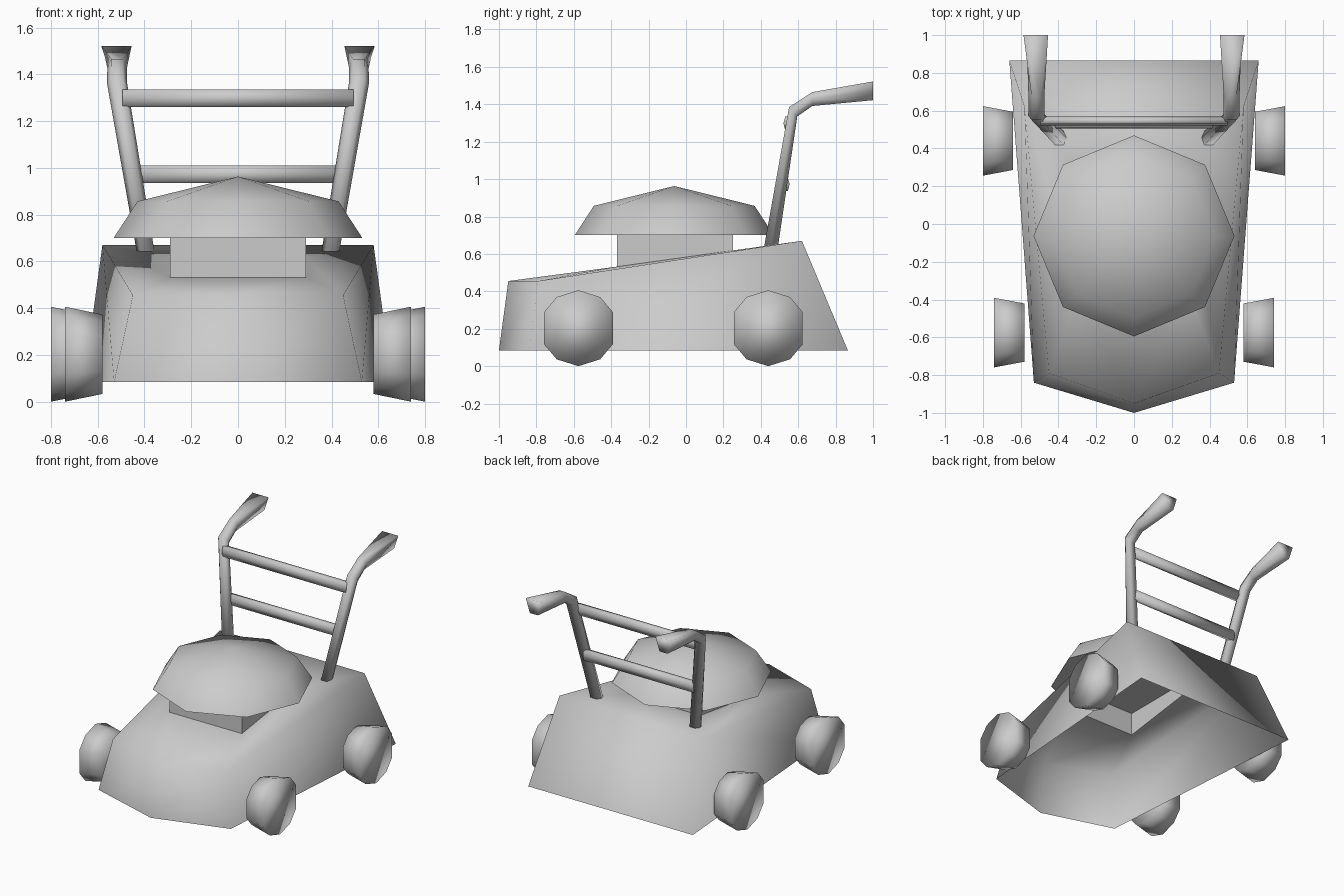
import bpy, bmesh, math
from mathutils import Vector

cube = bpy.data.objects.get("Cube")
if cube:
    bpy.data.objects.remove(cube, do_unlink=True)

GREY = bpy.data.materials.new("plain_grey")
GREY.use_nodes = True
GREY.diffuse_color = (0.6, 0.6, 0.6, 1)
GREY.node_tree.nodes["Principled BSDF"].inputs["Base Color"].default_value = GREY.diffuse_color


def finish(name, bm, smooth=True, solid=True):
    if solid:
        bmesh.ops.recalc_face_normals(bm, faces=bm.faces)
    for f in bm.faces:
        f.smooth = smooth
    mesh = bpy.data.meshes.new(name)
    bm.to_mesh(mesh)
    bm.free()
    mesh.materials.append(GREY)
    obj = bpy.data.objects.new(name, mesh)
    bpy.context.collection.objects.link(obj)
    return obj


def loft(name, loops, caps=(True, True), smooth=True):
    """Skin equal-length loops of points, with optional end caps."""
    bm = bmesh.new()
    rings = [[bm.verts.new(p) for p in loop] for loop in loops]
    n = len(rings[0])
    for a, b in zip(rings, rings[1:]):
        for i in range(n):
            j = (i + 1) % n
            bm.faces.new((a[i], a[j], b[j], b[i]))
    if caps[0]:
        bm.faces.new(rings[0][::-1])
    if caps[1]:
        bm.faces.new(rings[-1])
    return finish(name, bm, smooth)


# Deck: open-bottomed shell with a hole under the engine
def add_deck():
    bm = bmesh.new()
    V = lambda *p: bm.verts.new(p)
    nose_low, nose_top = V(0, -1, .085), V(0, -.95, .455)
    low, top, back_low, back_top, hole_f, hole_b = {}, {}, {}, {}, {}, {}
    for s in (1, -1):
        low[s], top[s] = V(.53 * s, -.84, .085), V(.45 * s, -.79, .455)
        back_low[s], back_top[s] = V(.66 * s, .865, .085), V(.58 * s, .62, .67)
        hole_f[s], hole_b[s] = V(.29 * s, -.37, .532), V(.29 * s, .25, .618)
    for s in (1, -1):
        for face in ((nose_low, low[s], top[s], nose_top),
                     (low[s], back_low[s], back_top[s]),
                     (low[s], back_top[s], top[s]),
                     (nose_top, top[s], hole_f[s]),
                     (top[s], back_top[s], hole_b[s], hole_f[s])):
            bm.faces.new(face if s > 0 else face[::-1])
    bm.faces.new((nose_top, hole_f[1], hole_f[-1]))
    bm.faces.new((hole_b[1], back_top[1], back_top[-1], hole_b[-1]))
    bm.faces.new((back_low[1], back_low[-1], back_top[-1], back_top[1]))
    finish("mower_deck", bm, solid=False)


add_deck()

# Engine block: sloped bottom edge sits on the deck
corners = [(-.29, -.37, .532), (.29, -.37, .532), (.29, .25, .618), (-.29, .25, .618)]
loft("engine_block", [corners, [(x, y, .71) for x, y, z in corners]], (False, False), False)


# Engine cover: eight-sided dome
def octagon(r, z):
    return [(r * math.cos(i * math.pi / 4), -.063 + r * math.sin(i * math.pi / 4), z)
            for i in range(8)]


def add_cover():
    bm = bmesh.new()
    rim, shoulder = ([bm.verts.new(p) for p in octagon(r, z)] for r, z in ((.532, .7), (.43, .857)))
    apex = bm.verts.new((0, -.063, .963))
    for i in range(8):
        j = (i + 1) % 8
        bm.faces.new((rim[i], rim[j], shoulder[j], shoulder[i]))
        bm.faces.new((shoulder[i], shoulder[j], apex))
    finish("engine_cover", bm)
    base = bmesh.new()
    base.faces.new([base.verts.new(p) for p in octagon(.53, .701)][::-1])
    finish("engine_cover_base", base, False, False)


add_cover()

# Wheels: chunky ten-sided discs, narrower toward the deck
quarter = [0, 35, 65]
angles = quarter + [180 - a for a in quarter[::-1]]
angles += [360 - a for a in angles[-2:0:-1]]


def wheel_loop(x, y, r):
    return [(x, y + r * math.sin(math.radians(a)), .203 + r * math.cos(math.radians(a)))
            for a in angles]


for side, s in (("left", 1), ("right", -1)):
    for end, x, y in (("front", .58, -.575), ("back", .64, .44)):
        loft(f"{end}_{side}_wheel",
             [wheel_loop(s * x, y, .17), wheel_loop(s * (x + .16), y, .203)])

# Handles: bent tubes flaring into grips
tube = [(.6, 1), (1, 0), (.6, -1), (-.6, -1), (-1, 0), (-.6, 1)]
grip = [(1, 1), (.75, 0), (.5, -1), (-.5, -1), (-.75, 0), (-1, 1)]
stations = [  # centre, half width, half depth vector, section
    ((.395, .455, .64), .038, (0, -.037, 0), tube),
    ((.517, .573, 1.36), .043, (0, -.022, .025), tube),
    ((.517, .675, 1.428), .042, (0, 0, .037), tube),
    ((.52, 1, 1.472), .065, (0, 0, .05), grip)]
for side, s in (("left", 1), ("right", -1)):
    loops = []
    for c, w, d, section in stations:
        loops.append([Vector((s * (c[0] + u * w), c[1], c[2])) + v * Vector(d) for u, v in section])
    loft(f"{side}_handle", loops)

# Cross bars between the handles
for name, x, y, z in (("lower_bar", .44, .53, .973), ("upper_bar", .495, .545, 1.298)):
    loft(name, [[(e, y + u * .024, z + v * .037) for u, v in tube] for e in (-x, x)])
